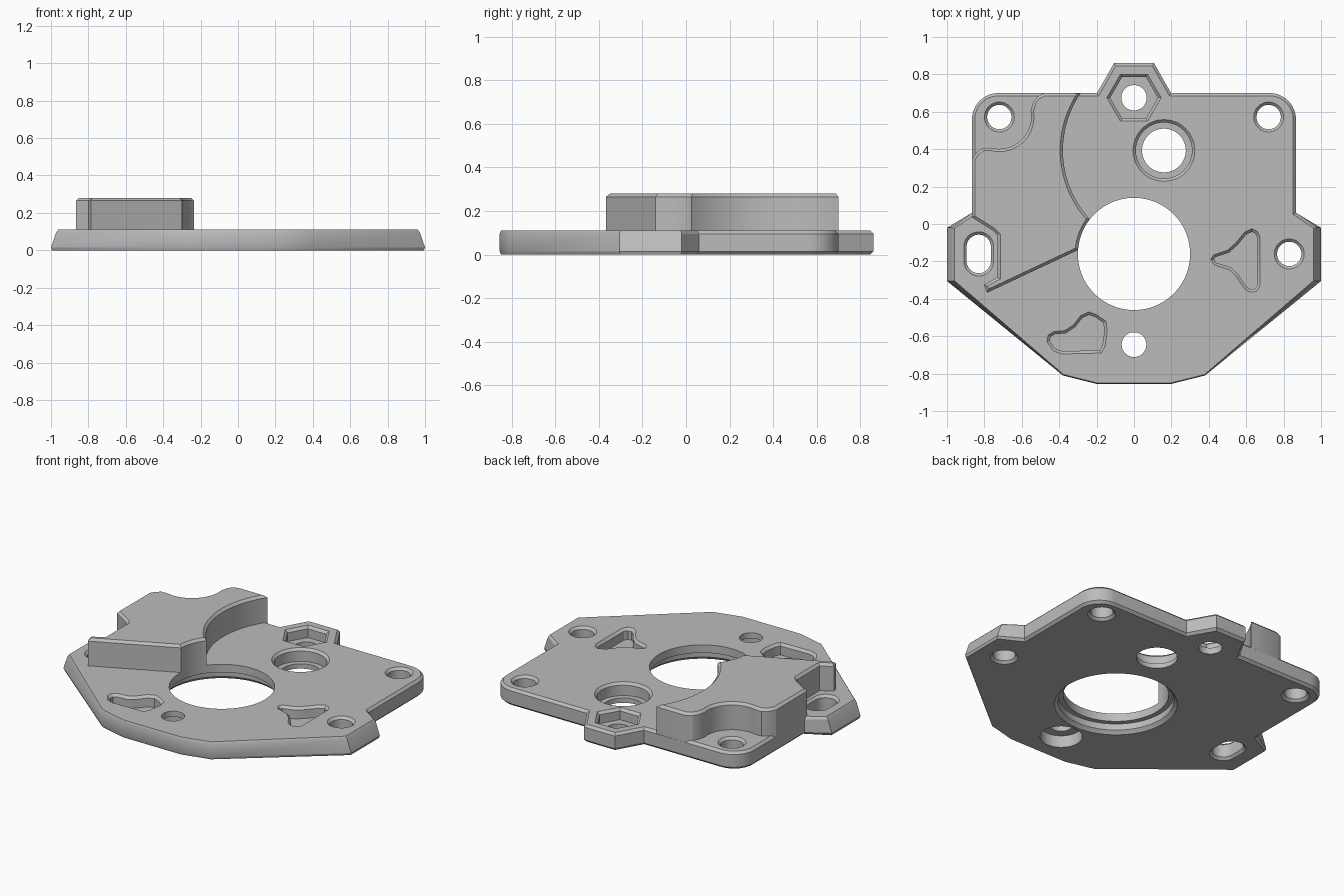
import bpy, bmesh, math
from mathutils import Vector

cube = bpy.data.objects.get("Cube")
if cube:
    bpy.data.objects.remove(cube)

grey = bpy.data.materials.new("mid grey")
grey.use_nodes = True
COLOUR = (0.5, 0.5, 0.5, 1)
grey.diffuse_color = COLOUR
grey.node_tree.nodes["Principled BSDF"].inputs["Base Color"].default_value = COLOUR

TOP = 0.11       # plate thickness
BLOCK_TOP = 0.28
C = 0.015        # chamfer size
OVER = 0.02      # cutter overshoot


def arc(cx, cy, r, start, end, steps):
    """Points on an arc, angles in degrees."""
    angles = [math.radians(start + (end - start) * i / steps) for i in range(steps + 1)]
    return [(cx + r * math.cos(a), cy + r * math.sin(a)) for a in angles]


def circle(cx, cy, r, steps=48):
    return arc(cx, cy, r, 0, 360, steps)[:-1]


def inset(points, d, front=1.0):
    """Move a counter-clockwise outline inwards by d (scaled by front where y < 0)."""
    result = []
    for i, p in enumerate(points):
        a, b, c = Vector(points[i - 1]), Vector(p), Vector(points[(i + 1) % len(points)])
        u, v = (b - a).normalized(), (c - b).normalized()
        n1, n2 = Vector((-u.y, u.x)), Vector((-v.y, v.x))
        amount = d * (front if b.y < 0 else 1)
        result.append(b + (n1 + n2) * amount / max(1 + n1.dot(n2), 0.3))
    return result


def loft(name, outline, levels, front=1.0, taper=0.0):
    """Solid through copies of an outline at (height, inset) levels."""
    area = sum(outline[i - 1][0] * p[1] - p[0] * outline[i - 1][1] for i, p in enumerate(outline))
    if area < 0:
        outline = outline[::-1]
    bm = bmesh.new()
    rings = []
    for z, d in levels:
        ring = []
        for p in inset(outline, d, front):
            lean = taper * max(z - C, 0) / (TOP - C) if abs(p.x) > 0.9 else 0
            ring.append(bm.verts.new((p.x - math.copysign(lean, p.x), p.y, z)))
        rings.append(ring)
    bm.faces.new(rings[0][::-1])
    bm.faces.new(rings[-1])
    for low, high in zip(rings, rings[1:]):
        for i in range(len(low)):
            bm.faces.new((low[i - 1], low[i], high[i], high[i - 1]))
    bmesh.ops.recalc_face_normals(bm, faces=bm.faces)
    mesh = bpy.data.meshes.new(name)
    bm.to_mesh(mesh)
    bm.free()
    mesh.materials.append(grey)
    obj = bpy.data.objects.new(name, mesh)
    bpy.context.scene.collection.objects.link(obj)
    return obj


def activate(obj):
    bpy.ops.object.select_all(action='DESELECT')
    obj.select_set(True)
    bpy.context.view_layer.objects.active = obj


def cut(target, outline, levels):
    """Subtract a lofted shape from the target."""
    cutter = loft("cutter", outline, levels)
    cutter.hide_render = True
    activate(target)
    mod = target.modifiers.new("cut", 'BOOLEAN')
    mod.operation = 'DIFFERENCE'
    mod.solver = 'EXACT'
    mod.object = cutter
    bpy.ops.object.modifier_apply(modifier=mod.name)
    bpy.data.objects.remove(cutter)


def through(top_chamfer=C):
    return [(-OVER, 0), (0, 0), (C, C), (TOP - top_chamfer, C), (TOP, C - top_chamfer),
            (TOP + OVER, C - top_chamfer)]


def pocket(floor):
    return [(floor, C), (TOP - C, C), (TOP, 0), (TOP + OVER, 0)]


def straight(low, high):
    return [(low, 0), (high, 0)]


# Base plate with tapered side wings and a rear tab
half = [(0.2, -0.855), (0.38, -0.81), (1, -0.305), (1, -0.02), (0.866, 0.06)]
half += arc(0.726, 0.56, 0.14, 0, 90, 12) + [(0.198, 0.7), (0.107, 0.86)]
outline = half + [(-x, y) for x, y in reversed(half)]
plate = loft("base_plate", outline, [(0, C), (C, 0), (TOP - C, 0), (TOP, C)],
             front=0.4, taper=0.033)

# Central bore with a stepped underside
cut(plate, circle(0, -0.16, 0.3, 96), straight(-OVER, TOP + OVER))
cut(plate, circle(0, -0.16, 0.35, 96), [(-OVER, 0), (0, 0), (0.02, 0.02), (0.06, 0.02)])

# Chamfered mounting holes and the slot
for x, y in [(-0.72, 0.572), (0.72, 0.572), (0.83, -0.16)]:
    cut(plate, circle(x, y, 0.08), through())
slot = arc(-0.83, -0.122, 0.08, 0, 180, 24) + arc(-0.83, -0.198, 0.08, 180, 360, 24)
cut(plate, slot, through())

# Front hole, counterbored from below
cut(plate, circle(0, -0.645, 0.066), straight(-OVER, TOP + OVER))
cut(plate, circle(0, -0.645, 0.12), straight(-OVER, 0.075))

# Bearing seat
cut(plate, circle(0.16, 0.393, 0.165), pocket(0.03))
cut(plate, circle(0.16, 0.393, 0.117), straight(-OVER, TOP))

# Hexagonal nut recess in the rear tab
cut(plate, circle(0, 0.675, 0.145, 6), pocket(0.04))
cut(plate, circle(0, 0.675, 0.068), straight(-OVER, TOP))

# Shallow irregular pockets
right_pocket = [(0.41, -0.19), (0.425, -0.165), (0.5, -0.14), (0.545, -0.1), (0.59, -0.045),
                (0.63, -0.025), (0.66, -0.04), (0.675, -0.07), (0.675, -0.33), (0.655, -0.36),
                (0.62, -0.365), (0.59, -0.345), (0.55, -0.285), (0.51, -0.245), (0.43, -0.22)]
front_pocket = [(-0.465, -0.63), (-0.46, -0.595), (-0.43, -0.575), (-0.37, -0.57),
                (-0.325, -0.54), (-0.285, -0.49), (-0.24, -0.47), (-0.2, -0.485),
                (-0.15, -0.52), (-0.143, -0.57), (-0.155, -0.655), (-0.175, -0.69),
                (-0.385, -0.695), (-0.43, -0.68)]
for shape in (right_pocket, front_pocket):
    cut(plate, shape, pocket(0.04))

# Raised block, scooped around the bearing seat, bore, slot and corner hole
block_outline = arc(0.16, 0.393, 0.54, 145.5, 223, 32)
block_outline += arc(0, -0.16, 0.3, 143, 176, 10)
block_outline += [(-0.786, -0.368), (-0.802, -0.325), (-0.73, -0.285), (-0.73, -0.06),
                  (-0.755, -0.035), (-0.866, 0.035), (-0.866, 0.345), (-0.845, 0.38),
                  (-0.81, 0.407)]
block_outline += arc(-0.72, 0.572, 0.17, 255, 370, 18)
block_outline += [(-0.54, 0.65), (-0.52, 0.68), (-0.48, 0.7)]
block = loft("raised_block", block_outline,
             [(TOP - C, 0), (BLOCK_TOP - C, 0), (BLOCK_TOP, C)])

for obj in (plate, block):
    activate(obj)
    bpy.ops.object.shade_smooth_by_angle(angle=math.radians(28))
